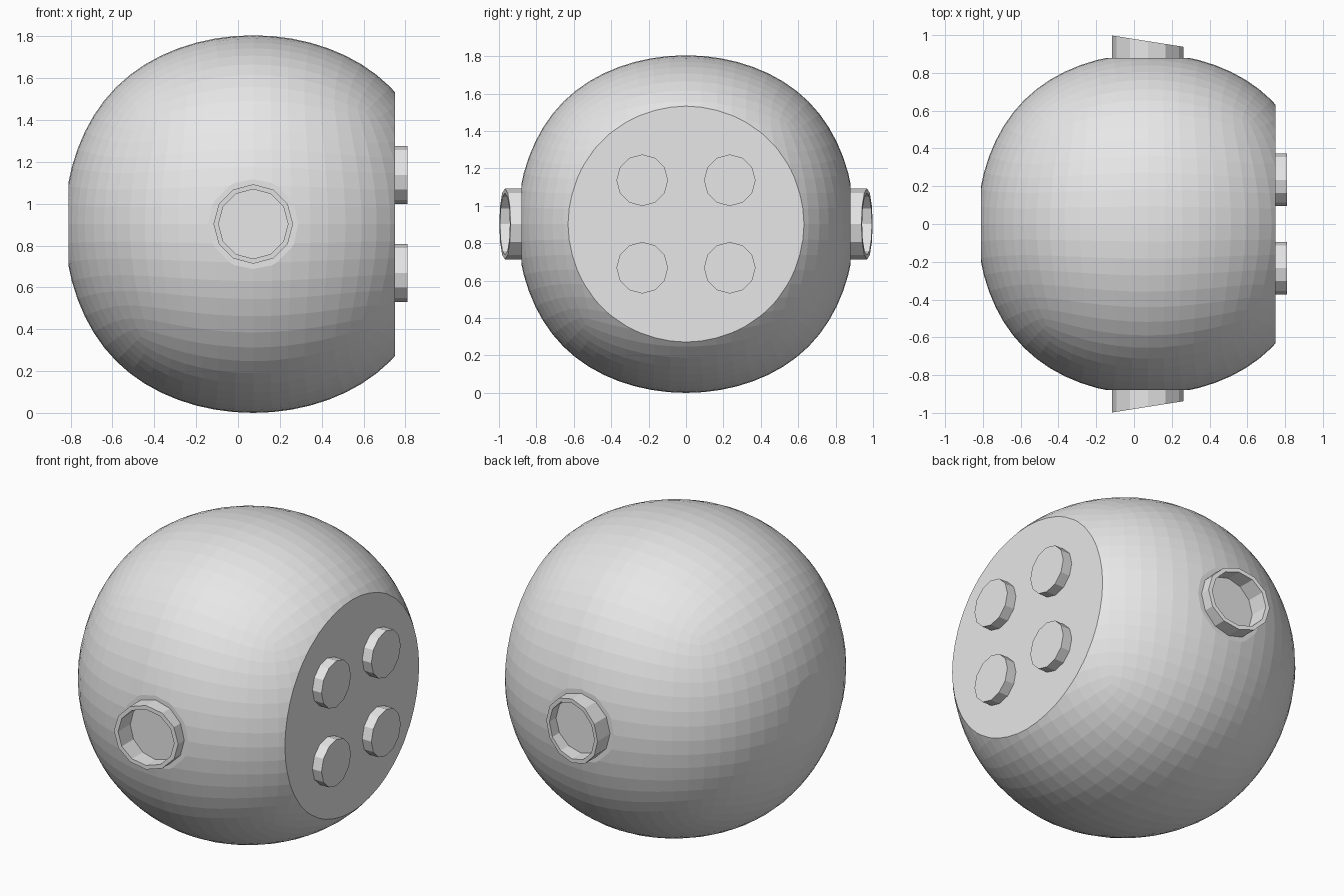
import bpy, bmesh, math
from mathutils import Vector

if "Cube" in bpy.data.objects:
    bpy.data.objects.remove(bpy.data.objects["Cube"])

CX, CZ = 0.073, 0.903          # centre of the rounded body
FLAT_X, FLAT_Y = 0.75, 0.88    # cut planes

grey = bpy.data.materials.new("light grey")
grey.diffuse_color = (0.8, 0.8, 0.8, 1)
grey.use_nodes = True
grey.node_tree.nodes["Principled BSDF"].inputs["Base Color"].default_value = grey.diffuse_color


def finish(name, bm):
    bmesh.ops.recalc_face_normals(bm, faces=bm.faces)
    me = bpy.data.meshes.new(name)
    bm.to_mesh(me)
    bm.free()
    me.materials.append(grey)
    ob = bpy.data.objects.new(name, me)
    bpy.context.collection.objects.link(ob)
    return ob


# Body: subdivided cube
bm = bmesh.new()
bmesh.ops.create_cube(bm, size=2 * 1.075)
body = finish("body", bm)
sub = body.modifiers.new("round", 'SUBSURF')
sub.levels = sub.render_levels = 4
bpy.context.view_layer.update()
dg = bpy.context.evaluated_depsgraph_get()
bm = bmesh.new()
bm.from_mesh(body.evaluated_get(dg).to_mesh())
body.modifiers.clear()
bmesh.ops.translate(bm, verts=bm.verts, vec=(CX, 0, CZ))

# Slice the flat end, back and two sides, capping each cut
for co, no in (((FLAT_X, 0, 0), (1, 0, 0)), ((-0.81, 0, 0), (-1, 0, 0)),
               ((0, FLAT_Y, 0), (0, 1, 0)), ((0, -FLAT_Y, 0), (0, -1, 0))):
    geom = bm.verts[:] + bm.edges[:] + bm.faces[:]
    cut = bmesh.ops.bisect_plane(bm, geom=geom, dist=1e-5, plane_co=co,
                                 plane_no=no, clear_outer=True)
    rim = [e for e in cut["geom_cut"] if isinstance(e, bmesh.types.BMEdge)]
    bmesh.ops.holes_fill(bm, edges=rim, sides=0)
low = min(v.co.z for v in bm.verts)
bmesh.ops.translate(bm, verts=bm.verts, vec=(0, 0, -low))
bmesh.ops.recalc_face_normals(bm, faces=bm.faces)
bm.to_mesh(body.data)
bm.free()


# Side tubes: short slanted rings, open at the outer end
def tube(name, side, n=12):
    bm = bmesh.new()

    def ring(r, outer):
        vs = []
        for i in range(n):
            a = 2 * math.pi * i / n
            dx = r * math.cos(a)
            y = 0.968 - dx * 0.158 if outer else FLAT_Y - 0.005
            vs.append(bm.verts.new((CX + dx, side * y, CZ + r * math.sin(a))))
        return vs

    loops = [ring(0.19, False), ring(0.19, True), ring(0.166, True), ring(0.166, False)]
    for k in range(4):
        a, b = loops[k], loops[(k + 1) % 4]
        for i in range(n):
            j = (i + 1) % n
            bm.faces.new((a[i], a[j], b[j], b[i]))
    return finish(name, bm)


tube("front_tube", -1)
tube("back_tube", 1)


# Four round studs on the flat end
def stud(name, y, z, n=12):
    bm = bmesh.new()
    rings = []
    for x in (FLAT_X - 0.01, 0.81):
        rings.append([bm.verts.new((x, y + 0.138 * math.cos(2 * math.pi * i / n),
                                    z + 0.138 * math.sin(2 * math.pi * i / n)))
                      for i in range(n)])
    for r in rings:
        bm.faces.new(r)
    for i in range(n):
        j = (i + 1) % n
        bm.faces.new((rings[0][i], rings[0][j], rings[1][j], rings[1][i]))
    return finish(name, bm)


for v, sz in (("lower", -1), ("upper", 1)):
    for h, sy in (("front", -1), ("back", 1)):
        stud(f"{v}_{h}_stud", sy * 0.234, CZ + sz * 0.234)
